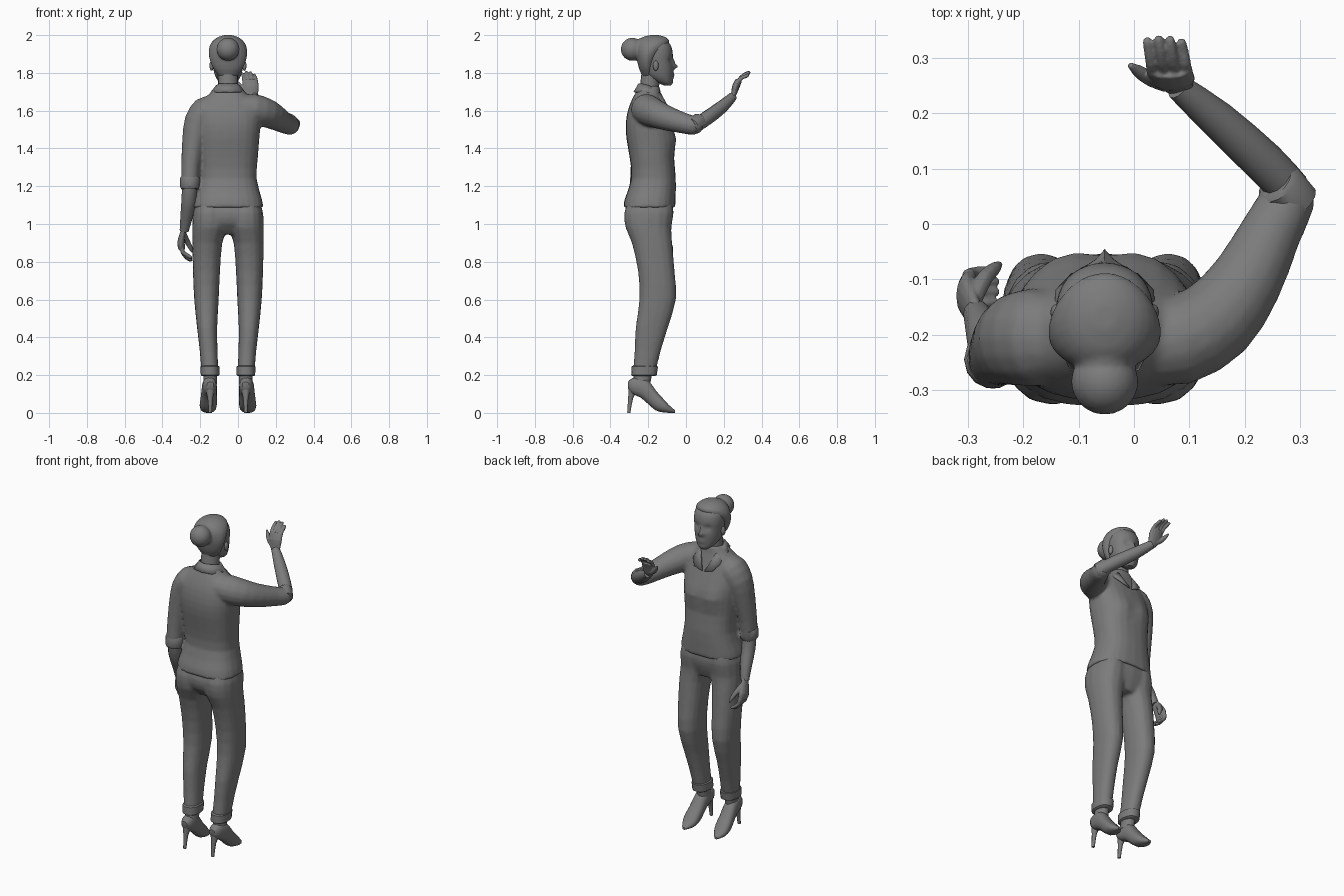
import bpy, bmesh, math
from mathutils import Vector as V

X = -0.053  # body centre line
grey = bpy.data.materials.new("dark_grey")
grey.diffuse_color = (.2, .2, .2, 1)


def finish(name, bm, angle=40):
    bmesh.ops.recalc_face_normals(bm, faces=bm.faces)
    me = bpy.data.meshes.new(name)
    bm.to_mesh(me)
    bm.free()
    me.polygons.foreach_set("use_smooth", [True] * len(me.polygons))
    me.set_sharp_from_angle(angle=math.radians(angle))
    me.materials.append(grey)
    ob = bpy.data.objects.new(name, me)
    bpy.context.collection.objects.link(ob)
    return ob


def fuse(name, parts, voxel, smooth):
    """Join overlapping parts into one continuous skin."""
    bm = bmesh.new()
    for p in parts:
        bm.from_mesh(p.data)
        bpy.data.objects.remove(p)
    ob = finish(name, bm)
    m = ob.modifiers.new("skin", 'REMESH')
    m.mode, m.voxel_size, m.use_smooth_shade = 'VOXEL', voxel, True
    m = ob.modifiers.new("soften", 'SMOOTH')
    m.factor, m.iterations = .5, smooth


def spline(a, b, c, d, t):
    return (b * 2 + (c - a) * t + (a * 2 - b * 5 + c * 4 - d) * t * t
            + (b * 3 - a - c * 3 + d) * t ** 3) * 0.5


def loft(name, secs, n=16, steps=2, power=1.0, bumps=()):
    """Skin a list of (centre, U, V) sections; bumps = (centre, radius, push)."""
    fine = []
    for i in range(len(secs) - 1):
        q = [secs[min(max(i + k, 0), len(secs) - 1)] for k in (-1, 0, 1, 2)]
        for s in range(steps):
            fine.append([spline(*[q[k][j] for k in range(4)], s / steps) for j in range(3)])
    fine.append(secs[-1])
    bm = bmesh.new()
    rows = []
    for c, u, w in fine:
        row = []
        for k in range(n):
            a = 2 * math.pi * k / n
            co, si = math.cos(a), math.sin(a)
            p = c + u * math.copysign(abs(co) ** power, co) + w * math.copysign(abs(si) ** power, si)
            row.append(bm.verts.new(p))
        rows.append(row)
    for r0, r1 in zip(rows, rows[1:]):
        for k in range(n):
            bm.faces.new((r0[k], r0[(k + 1) % n], r1[(k + 1) % n], r1[k]))
    bm.faces.new(rows[0])
    bm.faces.new(rows[-1])
    for c, r, push in bumps:
        for v in bm.verts:
            v.co += V(push) * math.exp(-((v.co - V(c)).length / r) ** 2)
    return finish(name, bm)


def stack(name, rings, **kw):
    """Horizontal rings: z, x0, x1, y0, y1."""
    return loft(name, [(V(((a + b) / 2, (c + d) / 2, z)), V(((b - a) / 2, 0, 0)), V((0, (d - c) / 2, 0)))
                       for z, a, b, c, d in rings], **kw)


def tube(name, pts, radii, side=(1, 0, 0), flat=1.0, **kw):
    pts = [V(p) for p in pts]
    secs = []
    for i, p in enumerate(pts):
        t = (pts[min(i + 1, len(pts) - 1)] - pts[max(i - 1, 0)]).normalized()
        u = V(side)
        u = (u - t * u.dot(t)).normalized()
        secs.append((p, u * radii[i], t.cross(u) * radii[i] * flat))
    return loft(name, secs, **kw)


def ball(name, c, r):
    bm = bmesh.new()
    bmesh.ops.create_uvsphere(bm, u_segments=20, v_segments=12, radius=1)
    for v in bm.verts:
        v.co = V(c) + V((v.co.x * r[0], v.co.y * r[1], v.co.z * r[2]))
    return finish(name, bm)


def sym(rows):
    return [(z, X - h, X + h, a, b) for z, h, a, b in rows]


# Shirt: body and both sleeves fused together
body = stack("body", sym([(1.088, .188, -.332, -.057), (1.13, .18, -.325, -.055), (1.24, .152, -.29, -.054),
                          (1.35, .158, -.298, -.063), (1.45, .166, -.315, -.063), (1.53, .172, -.319, -.078),
                          (1.6, .168, -.308, -.103), (1.65, .14, -.29, -.12), (1.69, .098, -.27, -.133),
                          (1.73, .058, -.248, -.14)]),
             n=24, power=.8, bumps=[((X + s * .075, -.06, 1.45), .06, (0, .016, 0)) for s in (-1, 1)])
sleeve_l = tube("sleeve", [(-.12, -.205, 1.625), (-.17, -.205, 1.6), (-.21, -.208, 1.54), (-.235, -.222, 1.43),
                           (-.251, -.238, 1.3), (-.255, -.247, 1.19)], [.07, .088, .085, .07, .056, .052],
                side=(0, 1, 0), flat=.88, n=16)
sleeve_r = tube("sleeve", [(-.02, -.22, 1.61), (.08, -.21, 1.607), (.15, -.172, 1.588), (.205, -.1, 1.56),
                           (.25, -.01, 1.533), (.278, .045, 1.522), (.28, .072, 1.53)],
                [.07, .082, .077, .066, .055, .05, .042], side=(0, 0, 1), n=16)
fuse("shirt", [body, sleeve_l, sleeve_r], .009, 3)
tube("left_sleeve_cuff", [(-.254, -.243, 1.25), (-.254, -.244, 1.242), (-.255, -.246, 1.198), (-.255, -.247, 1.185)],
     [.048, .053, .052, .046], steps=1, n=14)
tube("right_sleeve_cuff", [(.298, .03, 1.515), (.292, .037, 1.518), (.262, .073, 1.545), (.256, .078, 1.55)],
     [.036, .045, .045, .038], side=(0, 0, 1), steps=1, n=14)

# Trousers: seat and both legs fused together
trousers = [stack("seat", sym([(1.13, .165, -.305, -.075), (1.06, .184, -.326, -.066),
                               (1.0, .184, -.314, -.078), (.945, .11, -.265, -.1)]), n=20, power=.85)]
for s, side in ((-1, "left"), (1, "right")):
    def mir(rows):
        return [(z, X + s * a, X + s * b, c, d) for z, a, b, c, d in rows]
    trousers.append(stack("leg", mir([
        (1.12, .01, .168, -.305, -.075), (1.06, .0, .186, -.327, -.066), (.98, .002, .189, -.32, -.077),
        (.9, .03, .189, -.287, -.073), (.75, .042, .186, -.254, -.06), (.6, .049, .179, -.247, -.053),
        (.45, .057, .164, -.267, -.096), (.33, .055, .15, -.272, -.133), (.21, .051, .14, -.282, -.163)]),
        n=16, power=.88))
    # Trouser cuffs and high-heeled shoes
    stack(side + "_trouser_cuff", mir([(.195, .052, .138, -.283, -.163), (.2, .046, .144, -.29, -.155),
                                       (.245, .046, .145, -.288, -.148), (.25, .053, .139, -.28, -.16)]),
          steps=1, n=16, power=.88)
    fx = X + s * .094
    stack(side + "_ankle", [(.15, fx - .036, fx + .036, -.285, -.19), (.23, fx - .036, fx + .036, -.27, -.175)], n=12)
    shoe = [(-.308, .13, .165, .018), (-.285, .1, .185, .034), (-.24, .08, .19, .039), (-.2, .045, .175, .041),
            (-.16, .012, .12, .044), (-.12, .002, .075, .045), (-.09, 0, .042, .034), (-.058, 0, .014, .01)]
    loft(side + "_shoe", [(V((fx + s * (y + .3) * .06, y, (a + b) / 2)), V((w, 0, 0)), V((0, 0, (b - a) / 2)))
                          for y, a, b, w in shoe], n=14, power=.85)
    tube(side + "_heel", [(fx, -.278, .13), (fx, -.293, .08), (fx, -.303, 0)], [.028, .014, .009], n=10)
fuse("trousers", trousers, .009, 4)

# Forearms
tube("left_forearm", [(-.255, -.248, 1.23), (-.26, -.232, 1.13), (-.272, -.19, 1.04), (-.285, -.16, .965)],
     [.04, .039, .033, .024], n=12)
tube("right_forearm", [(.285, .06, 1.525), (.235, .112, 1.562), (.15, .19, 1.62), (.08, .248, 1.675)],
     [.036, .038, .034, .024], side=(0, 0, 1), n=12)

# Left hand, hanging and curled
hand = [tube("palm", [(-.284, -.165, .98), (-.294, -.148, .945), (-.302, -.13, .9), (-.297, -.12, .87)],
             [.024, .033, .041, .039], side=(0, 1, .3), flat=.48, n=12),
        tube("thumb", [(-.289, -.135, .95), (-.27, -.098, .91), (-.252, -.08, .875), (-.242, -.072, .85)],
             [.016, .015, .012, .005], side=(0, 1, 0), n=8)]
for i in range(4):
    y = -.15 + i * .019
    d = (.015, .004, 0, .008)[i]
    hand.append(tube("finger", [(-.3, y, .88), (-.292, y + .003, .85), (-.272, y + .006, .822 + d),
                                (-.25, y + .008, .808 + d), (-.244, y + .008, .807 + d)],
                     [.012, .012, .011, .009, .004], side=(0, 1, 0), n=8))
fuse("left_hand", hand, .0035, 2)

# Right hand, raised and waving
hand = [tube("palm", [(.084, .243, 1.665), (.075, .254, 1.69), (.068, .262, 1.725), (.065, .28, 1.762)],
             [.025, .034, .043, .04], flat=.44, n=12),
        tube("thumb", [(.06, .253, 1.69), (.03, .263, 1.71), (.008, .276, 1.735), (-.008, .288, 1.757)],
             [.016, .015, .012, .005], side=(0, 1, 0), n=8)]
for i in range(4):
    x = .034 + i * .0205
    d = (.008, 0, .002, .014)[i]
    hand.append(tube("finger", [(x, .272, 1.748), (x - .003, .292, 1.777 - d * .4), (x - .007, .315, 1.795 - d),
                                (x - .01, .335 - d * .4, 1.803 - d), (x - .011, .34 - d * .4, 1.805 - d)],
                     [.0115, .0105, .0098, .0085, .004], n=8))
fuse("right_hand", hand, .0035, 2)

# Neck and head, with nose, eye sockets, lips and chin pushed from the surface
tube("neck", [(X, -.2, 1.66), (X, -.192, 1.74), (X, -.18, 1.83)], [.062, .053, .055], flat=.95, n=16)
face = [((X, -.068, 1.835), .014, (0, .026, 0)), ((X, -.072, 1.86), .014, (0, .01, 0)),
        ((X, -.07, 1.787), .016, (0, .008, 0)), ((X, -.08, 1.75), .018, (0, .006, 0))]
face += [((X + s * .034, -.08, 1.872), .018, (0, -.012, 0)) for s in (-1, 1)]
stack("head", sym([(1.733, .022, -.115, -.083), (1.75, .046, -.155, -.074), (1.78, .066, -.205, -.07),
                   (1.82, .078, -.235, -.068), (1.86, .084, -.245, -.07), (1.9, .088, -.25, -.07),
                   (1.94, .084, -.25, -.078), (1.97, .066, -.235, -.1), (1.99, .035, -.205, -.13)]),
      n=36, steps=4, power=.92, bumps=face)
for s, side in ((-1, "left"), (1, "right")):
    ball(side + "_ear", (X + s * .087, -.16, 1.838), (.011, .015, .027))

# Swept-back hair and bun
fuse("hair", [stack("cap", sym([(1.78, .045, -.23, -.17), (1.82, .076, -.248, -.165), (1.86, .094, -.258, -.155),
                                (1.9, .102, -.266, -.132), (1.94, .098, -.268, -.098), (1.97, .08, -.255, -.088),
                                (1.99, .052, -.228, -.11), (2.0, .02, -.19, -.145)]), n=24),
              ball("bun", (X, -.285, 1.925), (.061, .06, .061)),
              ball("bun_root", (X, -.24, 1.93), (.056, .05, .052))], .006, 2)

# Open shirt collar with lapels
bm = bmesh.new()
inner = [(0, -.248, 1.742), (.042, -.236, 1.742), (.06, -.195, 1.732), (.047, -.135, 1.69), (.008, -.092, 1.595)]
outer = [(0, -.274, 1.698), (.06, -.262, 1.698), (.09, -.2, 1.694), (.088, -.122, 1.645), (.06, -.092, 1.61)]
for s in (-1, 1):
    a, b = [[bm.verts.new((X + s * p[0], p[1], p[2])) for p in e] for e in (inner, outer)]
    for k in range(4):
        bm.faces.new((a[k], a[k + 1], b[k + 1], b[k]))
bmesh.ops.remove_doubles(bm, verts=bm.verts, dist=.001)
collar = finish("collar", bm)
mod = collar.modifiers.new("thickness", 'SOLIDIFY')
mod.thickness = .008
mod.offset = 0
